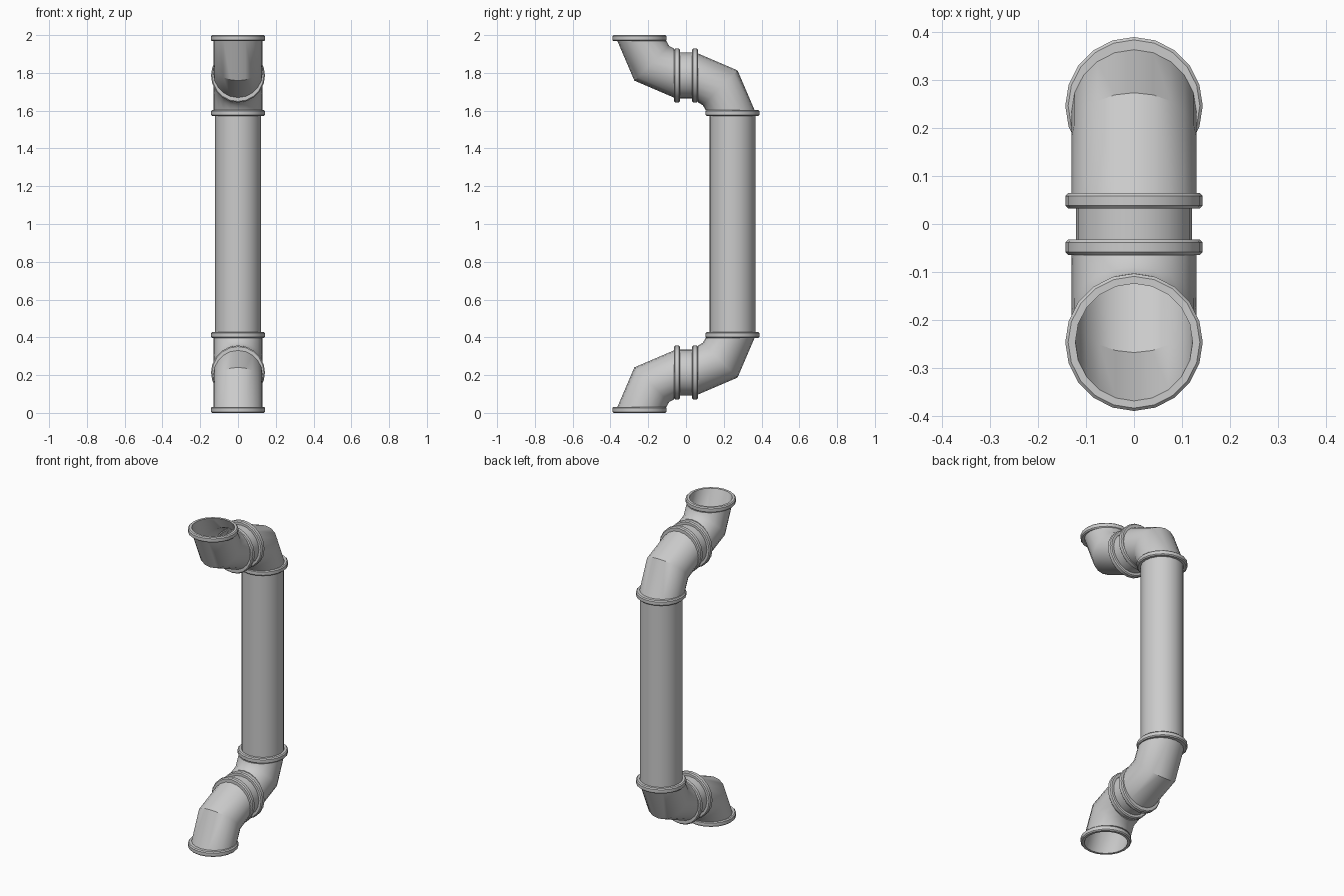
import bpy, bmesh, math
from mathutils import Vector

if "Cube" in bpy.data.objects:
    bpy.data.objects.remove(bpy.data.objects["Cube"])

SIDES = 20
R_BEND = 0.214      # bend radius of elbow centre line
GAP = 0.032         # half distance between the facing collars
R_OUT, R_IN = 0.13, 0.122
X = Vector((1, 0, 0))


def loft(name, sections):
    """Skin rings (centre, radial direction, radius) into a closed wall."""
    bm = bmesh.new()
    rings = []
    for centre, n, r in sections:
        ring = []
        for i in range(SIDES):
            a = 2 * math.pi * i / SIDES
            ring.append(bm.verts.new(centre + r * (math.cos(a) * n + math.sin(a) * X)))
        rings.append(ring)
    for k in range(len(rings)):
        a, b = rings[k], rings[(k + 1) % len(rings)]
        for i in range(SIDES):
            j = (i + 1) % SIDES
            bm.faces.new((a[i], a[j], b[j], b[i]))
    bmesh.ops.recalc_face_normals(bm, faces=bm.faces)
    me = bpy.data.meshes.new(name)
    bm.to_mesh(me)
    bm.free()
    ob = bpy.data.objects.new(name, me)
    bpy.context.collection.objects.link(ob)
    bpy.ops.object.select_all(action='DESELECT')
    ob.select_set(True)
    bpy.context.view_layer.objects.active = ob
    bpy.ops.object.shade_smooth_by_angle(angle=math.radians(35))
    return ob


def elbow(name, cy, cz, sy, sz):
    """Quarter bend about (cy, cz) with a chamfered collar at each end."""
    c = Vector((0, cy, cz))

    def sec(t, d, r, shift=0.0):
        n = Vector((0, math.cos(t) * sy, math.sin(t) * sz))
        tan = Vector((0, -math.sin(t) * sy, math.cos(t) * sz))
        return c + n * (R_BEND + shift) + tan * d, n, r

    # collar: distance from the mouth, radius, shift towards the bend centre
    collar = [(0, R_IN, 0), (0, 0.137, 0), (0.006, 0.143, 0), (0.026, 0.143, 0),
              (0.032, 0.137, 0), (0.032, R_OUT, -0.0133)]
    q = math.pi / 2
    outer = [sec(0, *p) for p in collar]
    outer.append(sec(q / 2, 0, R_OUT, -0.003))
    outer += [sec(q, -d, r, s) for d, r, s in reversed(collar)]
    inner = [sec(q / 2, 0, R_IN, -0.003)]
    return loft(name, outer + inner)


def straight_pipe(name, a, b):
    a, b = Vector(a), Vector(b)
    n = (b - a).normalized().cross(X)
    ro, ri = 0.121, 0.113
    return loft(name, [(a, n, ro), (b, n, ro), (b, n, ri), (a, n, ri)])


# elbows and short connectors, mirrored bottom to top
for label, base, s in (("lower", 0.0, 1), ("upper", 2.0, -1)):
    elbow(label + "_front_elbow", -GAP, base, -1, s)
    elbow(label + "_back_elbow", GAP, base + s * 2 * R_BEND, 1, -s)
    z = base + s * R_BEND
    straight_pipe(label + "_connector", (0, -GAP - 0.015, z), (0, GAP + 0.015, z))

# long vertical pipe
y = GAP + R_BEND
straight_pipe("vertical_pipe", (0, y, 0.413), (0, y, 1.587))
